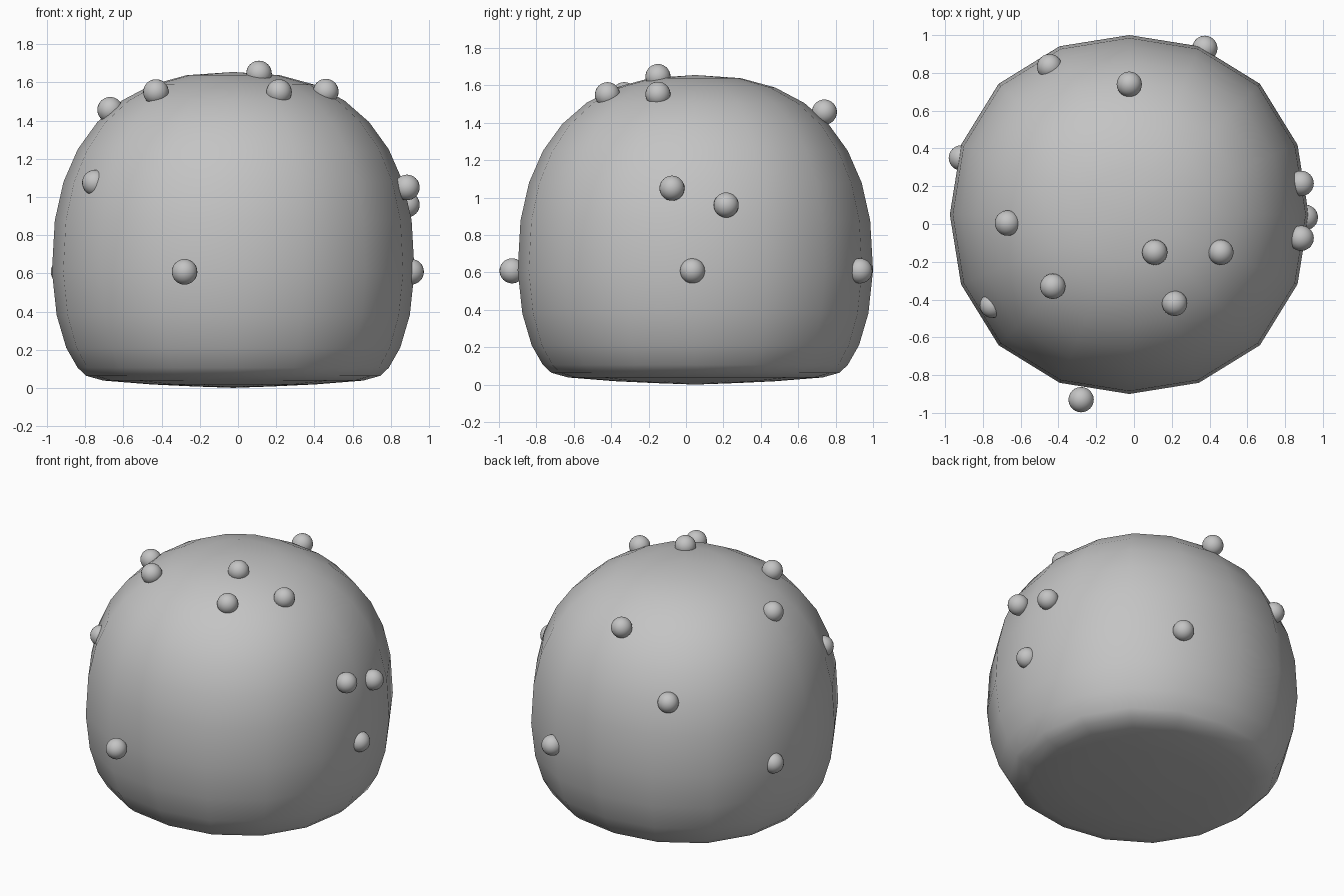
import bpy, bmesh, math

cube = bpy.data.objects.get("Cube")
if cube:
    bpy.data.objects.remove(cube, do_unlink=True)

grey = bpy.data.materials.new("plain_grey")
grey.use_nodes = True
colour = (0.55, 0.55, 0.55, 1)
grey.diffuse_color = colour
grey.node_tree.nodes["Principled BSDF"].inputs["Base Color"].default_value = colour


def finish(name, bm, location):
    """Turn a bmesh into a smooth grey object."""
    bmesh.ops.recalc_face_normals(bm, faces=bm.faces)
    mesh = bpy.data.meshes.new(name)
    bm.to_mesh(mesh)
    bm.free()
    mesh.materials.append(grey)
    for face in mesh.polygons:
        face.use_smooth = True
    obj = bpy.data.objects.new(name, mesh)
    obj.location = location
    bpy.context.collection.objects.link(obj)


# Dome profile (radius, height): flattened base, then a full-shouldered arc
WIDTH, WAIST, RISE = 0.95, 0.61, 1.045
FULLNESS = 2 / 2.4
profile = [(0, 0), (0.22, 0.008), (0.43, 0.018), (0.68, 0.038), (0.77, 0.063),
           (0.815, 0.105), (0.875, 0.21), (0.925, 0.38)]
for step in range(8):
    t = step / 8 * math.pi / 2
    profile.append((WIDTH * math.cos(t) ** FULLNESS,
                    WAIST + RISE * math.sin(t) ** FULLNESS))
profile.append((0, WAIST + RISE))

# Dome body: the profile spun in sixteen steps
bm = bmesh.new()
points = [bm.verts.new((r, 0, z)) for r, z in profile]
edges = [bm.edges.new(pair) for pair in zip(points, points[1:])]
bmesh.ops.spin(bm, geom=points + edges, cent=(0, 0, 0), axis=(0, 0, 1),
               angle=math.tau, steps=16, use_duplicate=False)
bmesh.ops.remove_doubles(bm, verts=bm.verts, dist=0.001)
# Slightly squared plan: push the diagonals outwards
for v in bm.verts:
    swell = 1 + 0.015 * (1 - math.cos(4 * math.atan2(v.co.y, v.co.x)))
    v.co.x *= swell
    v.co.y *= swell
finish("dome_body", bm, (-0.025, 0.05, 0))

# Small round studs half sunk in the surface
studs = [(-0.28, -0.93, 0.608), (0.11, -0.15, 1.647), (0.215, -0.42, 1.55),
         (0.46, -0.15, 1.552), (-0.43, -0.33, 1.55), (-0.67, 0.005, 1.457),
         (-0.75, -0.43, 1.075), (0.885, -0.075, 1.05), (0.885, 0.215, 0.96),
         (0.907, 0.035, 0.608), (-0.025, 0.74, 1.457), (0.375, 0.93, 0.608),
         (-0.447, 0.833, 1.085), (-0.914, 0.35, 0.608)]
for i, place in enumerate(studs):
    bm = bmesh.new()
    bmesh.ops.create_uvsphere(bm, u_segments=24, v_segments=16, radius=0.067)
    finish(f"stud_{i + 1}", bm, place)
